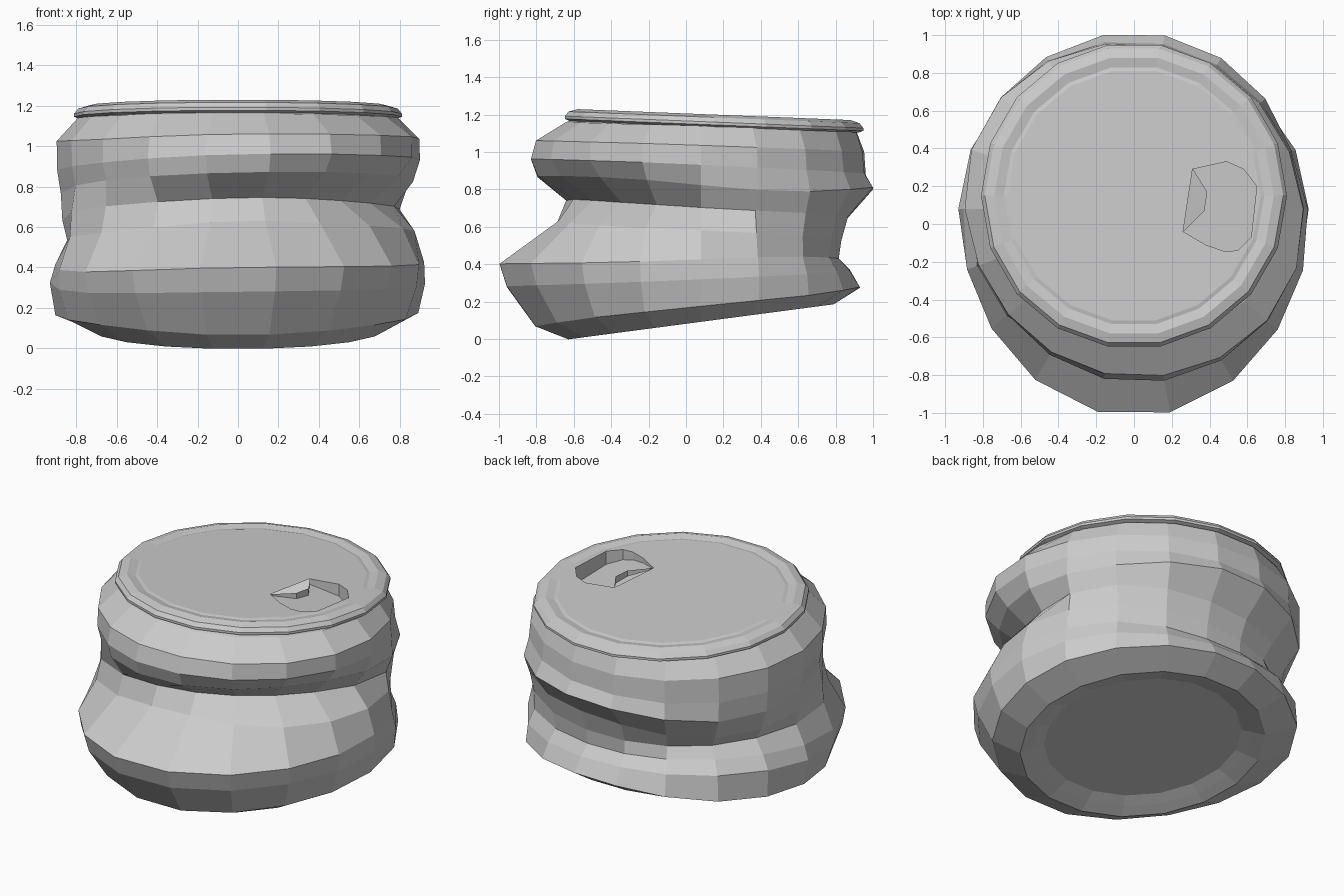
import bpy, bmesh, math
from mathutils import Vector

if "Cube" in bpy.data.objects:
    bpy.data.objects.remove(bpy.data.objects["Cube"])

SIDES = 18
ANGLES = [math.radians(-80 + 20 * i) for i in range(SIDES)]

# Crushed wall: (radius, height) from bottom to neck, for six directions
COLUMNS = [
    # front
    [(.90, .065), (1.06, .28), (1.10, .40), (.77, .63), (.71, .745), (.89, .87), (.92, .96), (.89, 1.06), (.73, 1.16)],
    # front right
    [(.88, .13), (.95, .30), (.97, .41), (.86, .60), (.67, .725), (.84, .86), (.92, .95), (.92, 1.05), (.77, 1.15)],
    # back right
    [(.90, .22), (.90, .34), (.87, .44), (.86, .56), (.87, .68), (.90, .79), (.88, .91), (.87, 1.02), (.81, 1.13)],
    # back
    [(.86, .28), (.80, .37), (.74, .43), (.75, .52), (.79, .65), (.935, .81), (.89, .88), (.88, 1.0), (.84, 1.12)],
    # back left
    [(.91, .20), (.91, .37), (.85, .45), (.78, .52), (.84, .59), (.91, .73), (.92, .86), (.92, 1.02), (.82, 1.13)],
    # front left
    [(.89, .13), (.95, .28), (.96, .38), (.89, .56), (.87, .69), (.85, .82), (.87, .91), (.87, 1.03), (.76, 1.15)],
]


def blend(level, angle):
    """Smooth periodic interpolation of one level around the can."""
    u = (math.degrees(angle) + 90) / 60
    i, t = int(u), u - int(u)
    a, b, c, d = (Vector(COLUMNS[(i + k) % 6][level]) for k in (-1, 0, 1, 2))
    return 0.5 * (2 * b + (c - a) * t + (2 * a - 5 * b + 4 * c - d) * t ** 2
                  + (3 * b - a - 3 * c + d) * t ** 3)


def wall_ring(level):
    pts = []
    for a in ANGLES:
        r, z = blend(level, a)
        pts.append((r * math.cos(a), .08 + r * math.sin(a), z))
    return pts


def tilted_ring(radius, cy, z, slope):
    return [(radius * math.cos(a), cy + radius * math.sin(a),
             z + slope * radius * math.sin(a)) for a in ANGLES]


def loft(bm, rings):
    loops = [[bm.verts.new(p) for p in ring] for ring in rings]
    for lo, hi in zip(loops, loops[1:]):
        n = len(lo)
        for i in range(n):
            j = (i + 1) % n
            bm.faces.new((lo[i], lo[j], hi[j], hi[i]))
    return loops


def finish(bm, name):
    mesh = bpy.data.meshes.new(name)
    bm.to_mesh(mesh)
    bm.free()
    obj = bpy.data.objects.new(name, mesh)
    bpy.context.collection.objects.link(obj)
    return obj


# Can body with recessed base
bm = bmesh.new()
base = [tilted_ring(r, .08, z, .132) for r, z in ((.58, .14), (.65, .115), (.72, .092))]
lid_rings = [tilted_ring(r, .15, z, -.04) for r, z in
             ((.785, 1.135), (.81, 1.145), (.81, 1.16), (.79, 1.185), (.74, 1.2), (.69, 1.19), (.67, 1.195))]
loops = loft(bm, base + [wall_ring(k) for k in range(9)] + lid_rings[:3])
bm.faces.new(loops[0][::-1])
finish(bm, "can_body")

# Lid with rim and drinking opening
bm = bmesh.new()
loops = loft(bm, lid_rings[2:])
outline = [(.26, -.04), (.38, -.11), (.48, -.145), (.55, -.14), (.62, -.07), (.65, .2),
           (.58, .29), (.49, .33), (.31, .29), (.385, .17), (.37, .07)]


def lid_z(y):
    return 1.195 - .04 * (y - .15)


hole = [bm.verts.new((x, y, lid_z(y))) for x, y in outline]
edges = []
for loop in (loops[-1], hole):
    for i, v in enumerate(loop):
        w = loop[(i + 1) % len(loop)]
        edges.append(bm.edges.get((v, w)) or bm.edges.new((v, w)))
bmesh.ops.triangle_fill(bm, edges=edges, use_beauty=True, use_dissolve=False, normal=(0, 0, 1))
for f in list(bm.faces):
    if all(v in hole for v in f.verts):
        bm.faces.remove(f)

# Pushed-in flap, hinged along the inner side of the opening
flap = [bm.verts.new((x, y, lid_z(y) - .22 * (x - .25) - .05 * (y + .145))) for x, y in outline]
for i in range(len(hole)):
    j = (i + 1) % len(hole)
    bm.faces.new((hole[i], flap[i], flap[j], hole[j]))
bm.faces.new(flap)
finish(bm, "can_lid")
